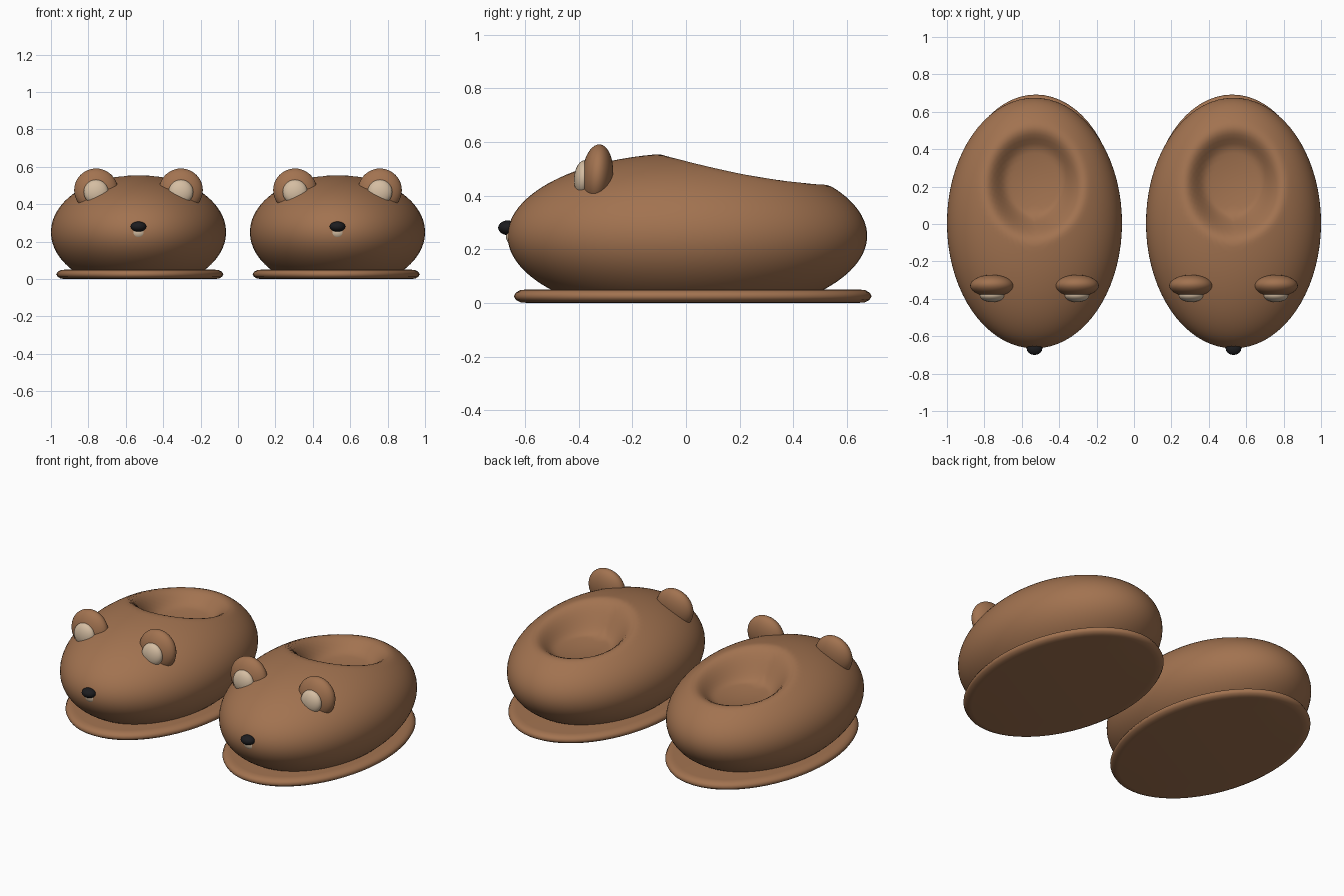
import bpy, bmesh, math

if "Cube" in bpy.data.objects:
    bpy.data.objects.remove(bpy.data.objects["Cube"])


def material(name, rgb):
    m = bpy.data.materials.new(name)
    m.diffuse_color = (*rgb, 1)
    m.use_nodes = True
    m.node_tree.nodes["Principled BSDF"].inputs["Base Color"].default_value = m.diffuse_color
    return m


BROWN = material("brown plush", (0.36, 0.17, 0.08))
BEIGE = material("beige felt", (0.66, 0.51, 0.36))
BLACK = material("black nose", (0.012, 0.012, 0.014))


def finish(bm, name, mat):
    me = bpy.data.meshes.new(name)
    bmesh.ops.recalc_face_normals(bm, faces=bm.faces[:])
    bm.to_mesh(me)
    bm.free()
    ob = bpy.data.objects.new(name, me)
    bpy.context.collection.objects.link(ob)
    me.materials.append(mat)
    for p in me.polygons:
        p.use_smooth = True
    return ob


def ellipsoid(name, mat, centre, radii, tilt=0, segs=32, rings=20):
    bm = bmesh.new()
    bmesh.ops.create_uvsphere(bm, u_segments=segs, v_segments=rings, radius=1)
    bmesh.ops.scale(bm, vec=radii, verts=bm.verts[:])
    ob = finish(bm, name, mat)
    ob.location = centre
    ob.rotation_euler.x = tilt
    return ob


def body(name, x0):
    # Egg-shaped shoe with a soft foot hollow pressed into the rear top
    bm = bmesh.new()
    bmesh.ops.create_uvsphere(bm, u_segments=72, v_segments=64, radius=1)
    for v in bm.verts:
        x, y, z = v.co.x * 0.468, v.co.y * 0.67 + 0.005, 0.25 + v.co.z * 0.308
        r = math.hypot(x / 0.29, (y - 0.23) / 0.335)
        if z > 0.25 and r < 1:
            t = min(1, (1 - r) / 0.5)
            s = t * t * (3 - 2 * t)
            z += s * (0.365 + 0.06 * r * r - z)
        v.co = (x + x0, y, max(z, 0.03))
    return finish(bm, name, BROWN)


def sole(name, x0):
    # Oval slab lofted from rings, with a rounded rim
    bm = bmesh.new()
    n, rings = 64, []
    for inset, z in ((0.05, 0.002), (0.025, 0.004), (0.008, 0.013), (0, 0.026),
                     (0.008, 0.039), (0.025, 0.048), (0.05, 0.05)):
        rings.append([bm.verts.new((x0 + (0.447 - inset) * math.cos(a),
                                    0.025 + (0.667 - inset) * math.sin(a), z))
                      for a in (2 * math.pi * i / n for i in range(n))])
    rings[0][0].co.z = 0.002
    for lo, hi in zip(rings, rings[1:]):
        for i in range(n):
            j = (i + 1) % n
            bm.faces.new((lo[i], lo[j], hi[j], hi[i]))
    bm.faces.new(rings[0][::-1])
    bm.faces.new(rings[-1])
    for v in bm.verts:
        v.co.z = max(0, (v.co.z - 0.002) * 0.05 / 0.048)
    return finish(bm, name, BROWN)


for side, sx in (("left", -1), ("right", 1)):
    x0 = 0.532 * sx
    body(side + "_slipper_body", x0)
    sole(side + "_sole", 0.525 * sx)
    # Ears with felt inner pads
    for ear, ex in (("outer", 0.227 * sx), ("inner", -0.227 * sx)):
        ellipsoid(f"{side}_{ear}_ear", BROWN, (x0 + ex, -0.33, 0.475),
                  (0.117, 0.058, 0.116), -0.08)
        ellipsoid(f"{side}_{ear}_ear_pad", BEIGE, (x0 + ex, -0.383, 0.465),
                  (0.066, 0.034, 0.066), -0.08)
    # Face
    ellipsoid(side + "_nose", BLACK, (x0, -0.665, 0.28), (0.042, 0.035, 0.027), 0, 20, 14)
    ellipsoid(side + "_muzzle", BEIGE, (x0, -0.645, 0.25), (0.04, 0.026, 0.035), 0, 20, 14)
